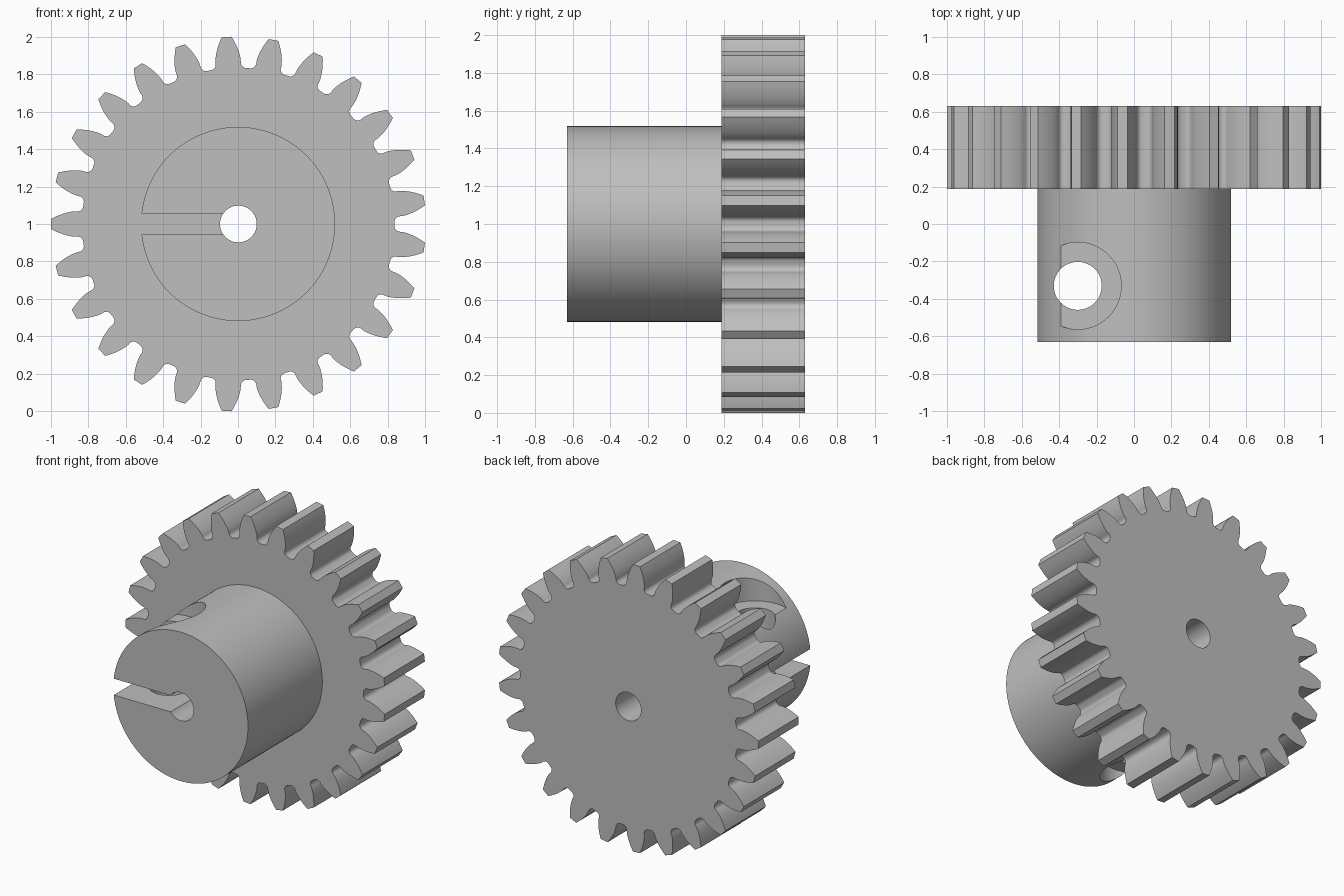
import bpy, bmesh, math
from math import sin, cos, pi

cube = bpy.data.objects.get("Cube")
if cube:
    bpy.data.objects.remove(cube, do_unlink=True)

grey = bpy.data.materials.new("plain grey")
grey.use_nodes = True
grey.diffuse_color = (0.52, 0.52, 0.52, 1)
grey.node_tree.nodes["Principled BSDF"].inputs["Base Color"].default_value = grey.diffuse_color

TEETH, TIP, ROOT = 25, 1.0, 0.833
PITCH = TIP * TEETH / (TEETH + 2)
BASE = PITCH * cos(math.radians(20))
CX, CZ = 0.002, 1.0
BACK, STEP, FRONT = 0.63, 0.187, -0.63
HUB_R, BORE_R = 0.518, 0.098
SCREW_X, SCREW_Y = -0.30, -0.33


def prism(name, outline, lo, hi, axis="Y"):
    """Extrude a closed outline along Y (points are x, z) or Z (points are x, y)."""
    bm = bmesh.new()
    place = (lambda p, d: (p[0], d, p[1])) if axis == "Y" else (lambda p, d: (p[0], p[1], d))
    face = bm.faces.new([bm.verts.new(place(p, lo)) for p in outline])
    new = bmesh.ops.extrude_face_region(bm, geom=[face])["geom"]
    offset = place((0, 0), hi - lo)
    bmesh.ops.translate(bm, vec=offset, verts=[v for v in new if isinstance(v, bmesh.types.BMVert)])
    bmesh.ops.recalc_face_normals(bm, faces=bm.faces)
    mesh = bpy.data.meshes.new(name)
    bm.to_mesh(mesh)
    bm.free()
    mesh.materials.append(grey)
    obj = bpy.data.objects.new(name, mesh)
    bpy.context.collection.objects.link(obj)
    return obj


def circle(x, y, r, n=64):
    return [(x + r * cos(2 * pi * i / n), y + r * sin(2 * pi * i / n)) for i in range(n)]


def finish(obj, cutters):
    """Cut the part, drop the cutters and smooth the curved faces."""
    bpy.ops.object.select_all(action="DESELECT")
    bpy.context.view_layer.objects.active = obj
    obj.select_set(True)
    for cutter in cutters:
        mod = obj.modifiers.new("cut", "BOOLEAN")
        mod.operation, mod.solver, mod.object = "DIFFERENCE", "EXACT", cutter
        bpy.ops.object.modifier_apply(modifier=mod.name)
        bpy.data.objects.remove(cutter, do_unlink=True)
    bpy.ops.object.shade_smooth_by_angle(angle=math.radians(25))


def half_tooth():
    """One involute flank from tip to root, with a rounded root corner."""
    inv = lambda a: math.tan(a) - a
    base_angle = pi / (2 * TEETH) + inv(math.radians(20))
    pts = []
    for i in range(9):
        r = TIP + (BASE - TIP) * i / 8
        a = base_angle - inv(math.acos(min(1, BASE / r)))
        pts.append((r * cos(a), r * sin(a)))
    fillet = 0.03
    rc = ROOT + fillet
    ac = base_angle + math.asin(fillet / rc)
    start, end = base_angle - pi / 2, ac - pi
    for i in range(7):
        t = start + (end - start) * i / 6
        pts.append((rc * cos(ac) + fillet * cos(t), rc * sin(ac) + fillet * sin(t)))
    return pts


# Toothed wheel, with one tooth pointing to -x
half = half_tooth()
tooth = [(u, -v) for u, v in reversed(half)] + half
outline = []
for k in range(TEETH):
    a = pi + 2 * pi * k / TEETH
    outline += [(CX + u * cos(a) - v * sin(a), CZ + u * sin(a) + v * cos(a)) for u, v in tooth]
gear = prism("gear_wheel", outline, STEP, BACK)
finish(gear, [prism("bore_cutter", circle(CX, CZ, BORE_R), 0, 1)])

# Clamping hub: bore, slot, cross hole and recesses for the screw
hub = prism("clamp_hub", circle(0, CZ, HUB_R, 128), FRONT, STEP)
slot = [(-1, CZ - 0.057), (0, CZ - 0.057), (0, CZ + 0.057), (-1, CZ + 0.057)]
cutters = [
    prism("bore_cutter", circle(CX, CZ, BORE_R), -1, 1),
    prism("slot_cutter", slot, -1, 1),
    prism("screw_cutter", circle(SCREW_X, SCREW_Y, 0.128), -1, 3, "Z"),
]
for side in (-1, 1):
    cutters.append(prism("recess_cutter", circle(SCREW_X, SCREW_Y, 0.232),
                         CZ + side * 0.341, CZ + side * 0.8, "Z"))
finish(hub, cutters)
